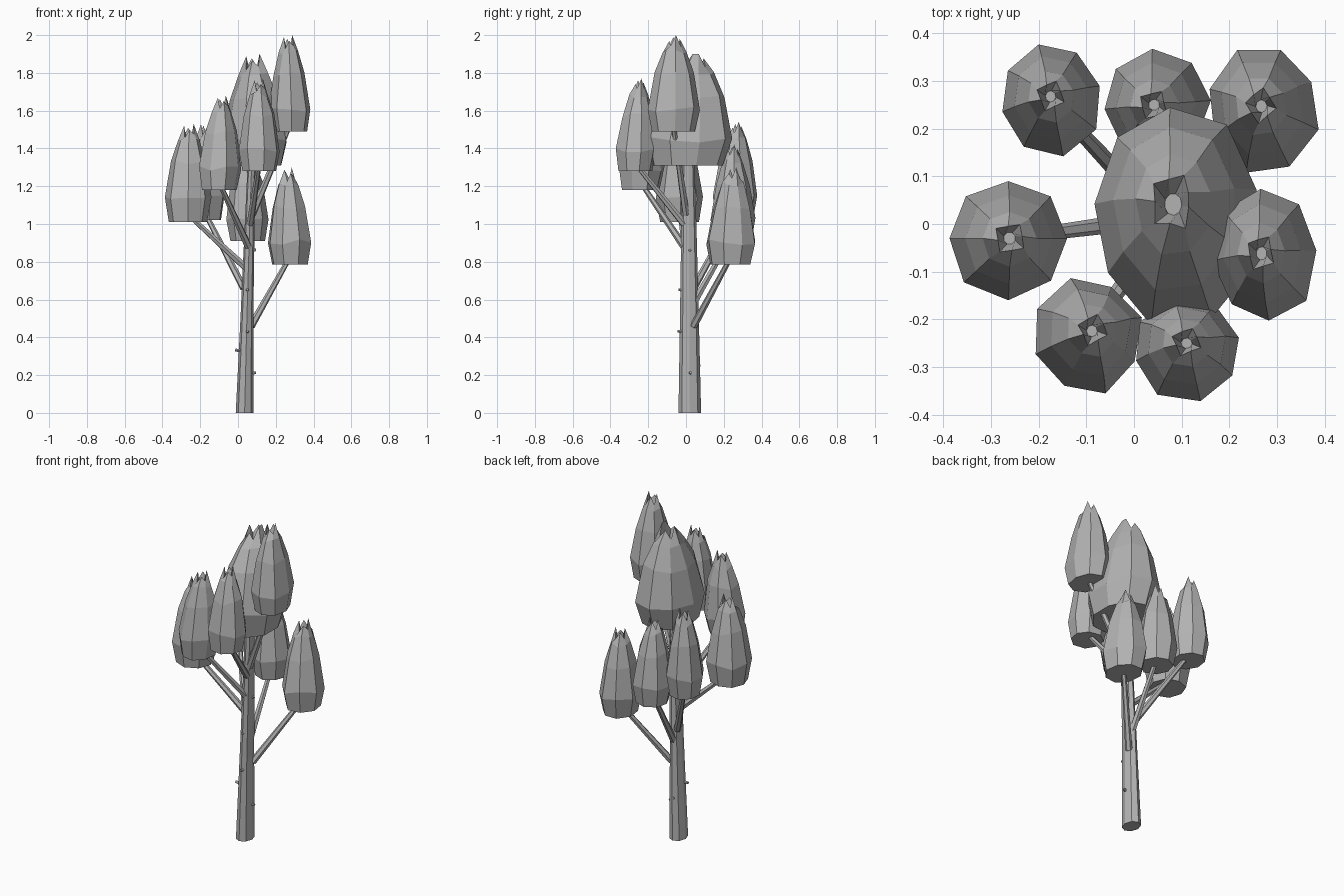
import bpy, bmesh, math, random
from mathutils import Vector

if "Cube" in bpy.data.objects:
    bpy.data.objects.remove(bpy.data.objects["Cube"])

random.seed(4)
grey = bpy.data.materials.new("plain grey")
grey.diffuse_color = (0.45, 0.45, 0.45, 1)
grey.use_nodes = True
grey.node_tree.nodes["Principled BSDF"].inputs["Base Color"].default_value = grey.diffuse_color


def finish(name, bm):
    bmesh.ops.recalc_face_normals(bm, faces=bm.faces)
    me = bpy.data.meshes.new(name)
    bm.to_mesh(me)
    bm.free()
    me.materials.append(grey)
    ob = bpy.data.objects.new(name, me)
    bpy.context.collection.objects.link(ob)
    return ob


def loft(name, rings):
    """Skin a list of equal-length point rings and cap both ends."""
    bm = bmesh.new()
    vs = [[bm.verts.new(p) for p in ring] for ring in rings]
    n = len(vs[0])
    for a, b in zip(vs, vs[1:]):
        for i in range(n):
            j = (i + 1) % n
            bm.faces.new((a[i], a[j], b[j], b[i]))
    bm.faces.new(vs[0])
    bm.faces.new(vs[-1])
    return finish(name, bm)


def tube(name, stations, sides):
    """Stations are (centre, x radius, y radius), with level rings."""
    return loft(name, [[(c[0] + rx * math.cos(2 * math.pi * i / sides),
                         c[1] + ry * math.sin(2 * math.pi * i / sides), c[2])
                        for i in range(sides)] for c, rx, ry in stations])


def rod(name, a, b, r0, r1, sides=6):
    a, b = Vector(a), Vector(b)
    q = (b - a).to_track_quat('Z', 'Y')
    ring = lambda c, r: [c + q @ Vector((r * math.cos(2 * math.pi * i / sides),
                                         r * math.sin(2 * math.pi * i / sides), 0))
                         for i in range(sides)]
    return loft(name, [ring(a, r0), ring(b, r1)])


# Height and radius fractions of a bud-shaped crown
PROFILE = [(0, 0.82), (0.23, 1.0), (0.6, 0.75), (0.82, 0.46)]


def crown(name, base, tip, radii, z0, z1, turn, sides=8):
    h = z1 - z0
    wob = [random.uniform(0.94, 1.04) for _ in range(sides)]

    def point(i, t, r, twist=0.0):
        a = 2 * math.pi * (i + turn + twist) / sides
        return (base[0] + (tip[0] - base[0]) * t + radii[0] * r * math.cos(a),
                base[1] + (tip[1] - base[1]) * t + radii[1] * r * math.sin(a),
                z0 + h * t)

    rings = []
    for t, r in PROFILE:
        jit = 0.03 if 0 < t else 0
        rings.append([point(i, t + random.uniform(-jit, jit), r * wob[i])
                      for i in range(sides)])
    # Jagged petal tips around a hollow centre
    tall = [1.0, 0.88, 0.96, 0.87, 0.98, 0.86, 0.94, 0.89]
    rings.append([point(i, tall[i % 8], 0.2 if i % 2 == 0 else 0.28, 0.2) for i in range(sides)])
    rings.append([point(i, 0.78, 0.1, 0.5) for i in range(sides)])
    return loft(name, rings)


# Trunk: slightly oval, leaning and tapering
tube("trunk", [((0.035, 0.02, 0), 0.047, 0.06), ((0.047, 0.018, 0.5), 0.034, 0.05),
               ((0.062, 0.015, 1.0), 0.026, 0.04), ((0.075, 0.012, 1.4), 0.02, 0.03)], 8)

# Crowns: base centre, tip centre, radii, bottom, top, turn, branch start
CROWNS = [
    ("crown_back_left", (-0.175, 0.26), (-0.175, 0.27), (0.11, 0.12), 1.02, 1.54, 0.3, (0.03, 0.04, 0.66)),
    ("crown_back", (0.05, 0.25), (0.04, 0.25), (0.115, 0.118), 0.91, 1.42, 0.1, (0.05, 0.04, 0.58)),
    ("crown_back_right", (0.275, 0.238), (0.265, 0.25), (0.118, 0.135), 0.785, 1.30, 0.6, (0.07, 0.04, 0.46)),
    ("crown_left", (-0.265, -0.03), (-0.26, -0.03), (0.128, 0.127), 1.01, 1.53, 0.0, (0.04, 0.01, 0.77)),
    ("crown_front_left", (-0.1, -0.24), (-0.085, -0.22), (0.115, 0.123), 1.18, 1.68, 0.4, (0.055, -0.01, 0.88)),
    ("crown_front", (0.112, -0.268), (0.11, -0.245), (0.117, 0.11), 1.28, 1.77, 0.3, (0.065, -0.01, 1.0)),
    ("crown_right", (0.277, -0.068), (0.265, -0.06), (0.112, 0.142), 1.49, 2.0, 0.1, (0.075, 0.0, 1.05)),
]
for name, base, tip, radii, z0, z1, turn, start in CROWNS:
    crown(name, base, tip, radii, z0, z1, turn)
    rod(name.replace("crown", "branch"), start, (base[0], base[1], z0 + 0.04), 0.02, 0.013)

# Large central crown on top of the trunk
crown("crown_centre", (0.09, 0.01), (0.08, 0.05), (0.182, 0.232), 1.31, 1.9, 0.35, 9)

# Small twig stubs on the trunk
for k, (x, y, z, dx, dy) in enumerate([(0.01, 0.0, 0.33, -1, 0), (0.07, 0.02, 0.21, 1, 0.2),
                                       (0.05, -0.02, 0.43, 0, -1), (0.05, -0.015, 0.65, 0, -1),
                                       (0.07, 0.02, 0.86, 1, 0), (0.04, 0.05, 0.25, -0.2, 1)]):
    rod(f"twig_stub_{k + 1}", (x, y, z), (x + dx * 0.025, y + dy * 0.025, z + 0.003), 0.01, 0.007, 5)
